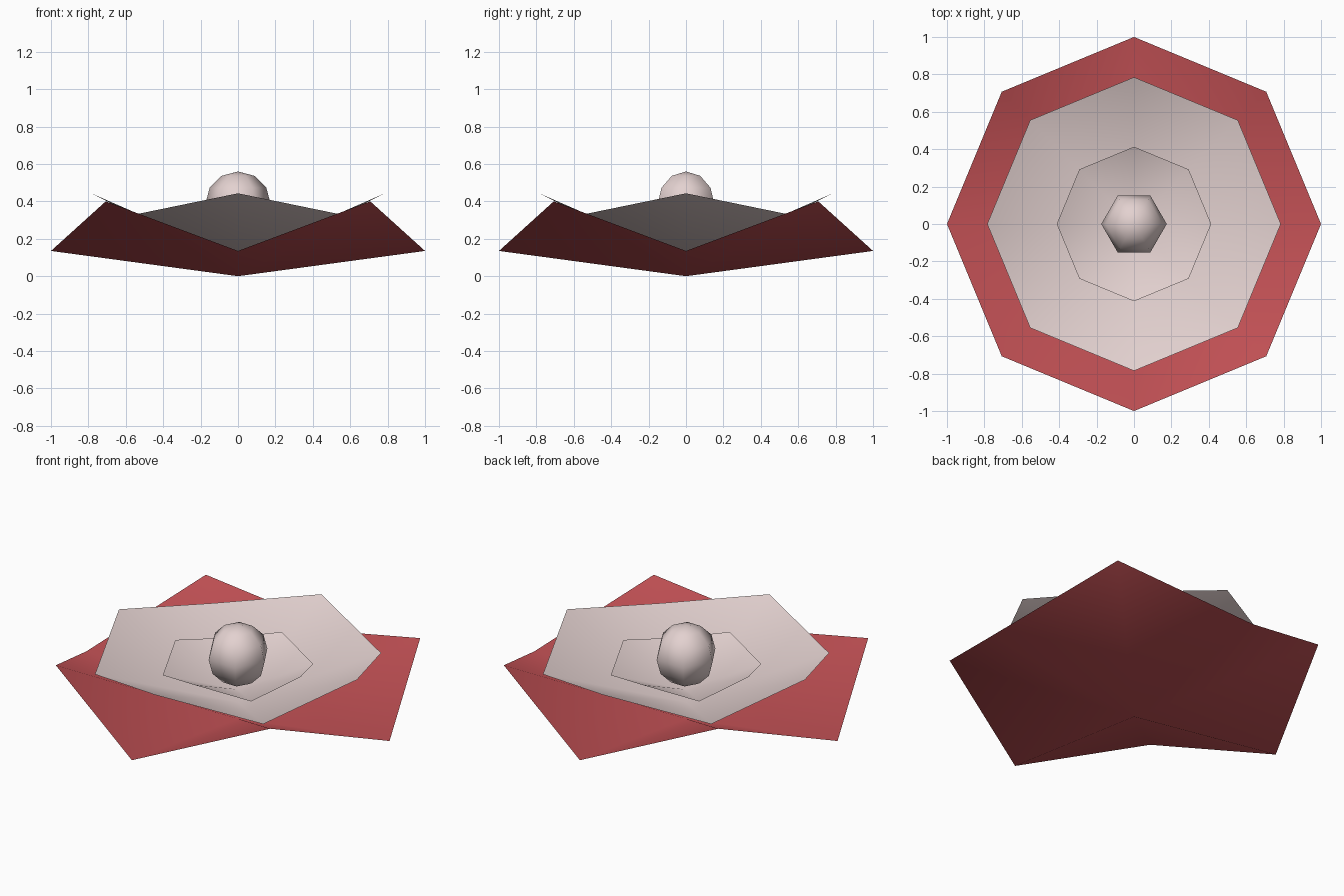
import bpy
import bmesh
from math import sin, cos, pi
from mathutils import Vector

cube = bpy.data.objects.get("Cube")
if cube:
    bpy.data.objects.remove(cube, do_unlink=True)


def make_material(name, rgb):
    mat = bpy.data.materials.new(name)
    mat.use_nodes = True
    color = (*rgb, 1.0)
    mat.diffuse_color = color
    bsdf = next(n for n in mat.node_tree.nodes if n.type == 'BSDF_PRINCIPLED')
    bsdf.inputs["Base Color"].default_value = color
    return mat


red = make_material("petal_red", (0.55, 0.083, 0.092))
pink = make_material("pale_pink", (0.77, 0.64, 0.63))


def finish(bm, name, mat):
    mesh = bpy.data.meshes.new(name)
    for face in bm.faces:
        face.smooth = True
    bm.to_mesh(mesh)
    bm.free()
    mesh.materials.append(mat)
    obj = bpy.data.objects.new(name, mesh)
    bpy.context.collection.objects.link(obj)
    return obj


def petal_layer(name, mat, radius, centre_z, axis_z, diagonal_z):
    """Eight-sided open fan whose rim alternates between two heights."""
    bm = bmesh.new()
    centre = bm.verts.new((0, 0, centre_z))
    rim = []
    for i in range(8):
        a = i * pi / 4
        z = diagonal_z if i % 2 else axis_z
        rim.append(bm.verts.new((radius * cos(a), radius * sin(a), z)))
    for i in range(8):
        bm.faces.new((centre, rim[i], rim[(i + 1) % 8]))
    return finish(bm, name, mat)


# Three nested petal layers
petal_layer("outer_petals", red, 1.0, 0.0, 0.135, 0.4)
petal_layer("middle_petals", pink, 0.785, 0.1, 0.443, 0.329)
petal_layer("inner_petals", pink, 0.413, 0.175, 0.36, 0.293)

# Six-sided ball in the middle, spun from a half circle
bm = bmesh.new()
radius, height = 0.175, 0.385
points = [bm.verts.new((radius * sin(k * pi / 6), 0, height - radius * cos(k * pi / 6)))
          for k in range(7)]
edges = [bm.edges.new(pair) for pair in zip(points, points[1:])]
bmesh.ops.spin(bm, geom=points + edges, cent=Vector((0, 0, 0)), axis=Vector((0, 0, 1)),
               angle=2 * pi, steps=6, use_duplicate=False)
bmesh.ops.remove_doubles(bm, verts=bm.verts[:], dist=0.001)
bmesh.ops.recalc_face_normals(bm, faces=bm.faces[:])
finish(bm, "centre_ball", pink)
